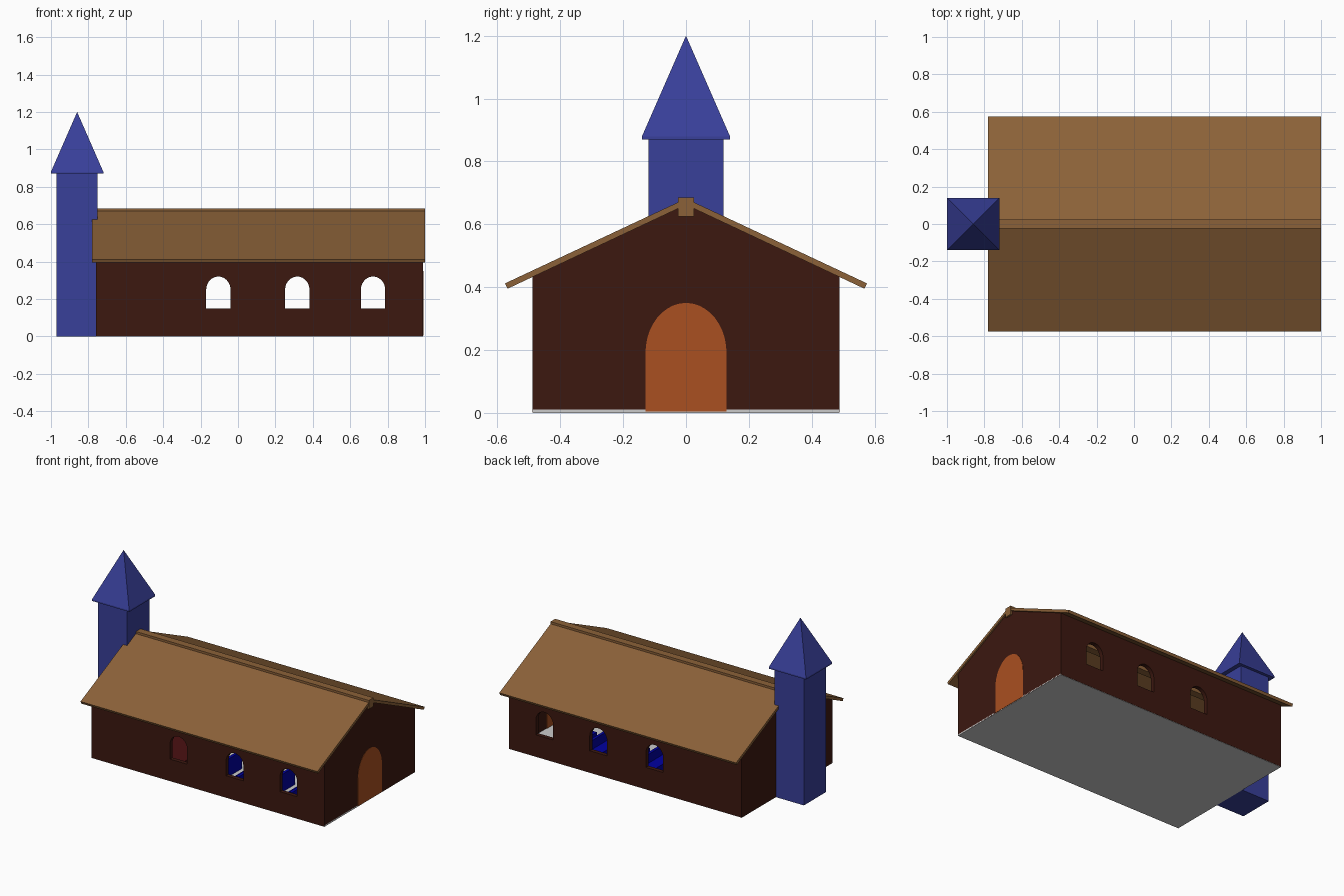
import bpy, bmesh, math

if "Cube" in bpy.data.objects:
    bpy.data.objects.remove(bpy.data.objects["Cube"])


def material(name, rgb):
    m = bpy.data.materials.new(name)
    m.diffuse_color = (*rgb, 1)
    m.use_nodes = True
    m.node_tree.nodes["Principled BSDF"].inputs["Base Color"].default_value = m.diffuse_color
    return m


WALL = material("wall_brown", (0.045, 0.009, 0.005))
ROOF = material("roof_brown", (0.26, 0.12, 0.04))
DOOR = material("door_orange", (0.40, 0.08, 0.015))
BLUE = material("tower_blue", (0.04, 0.05, 0.32))
PEW = material("pew_blue", (0.0, 0.0, 0.35))
RED = material("platform_red", (0.07, 0.005, 0.006))


def add(name, bm, mat=None):
    bmesh.ops.recalc_face_normals(bm, faces=bm.faces)
    me = bpy.data.meshes.new(name)
    bm.to_mesh(me)
    bm.free()
    ob = bpy.data.objects.new(name, me)
    bpy.context.collection.objects.link(ob)
    if mat:
        me.materials.append(mat)
    return ob


def prism(name, pts, a, b, axis, mat=None):
    """Extrude a 2D profile from a to b: along x (pts are y,z) or along y (pts are x,z)."""
    place = (lambda p, t: (t, p[0], p[1])) if axis == "x" else (lambda p, t: (p[0], t, p[1]))
    bm = bmesh.new()
    face = bm.faces.new([bm.verts.new(place(p, a)) for p in pts])
    ext = bmesh.ops.extrude_face_region(bm, geom=[face])["geom"]
    vec = place((0, 0), b - a)
    bmesh.ops.translate(bm, vec=vec, verts=[v for v in ext if isinstance(v, bmesh.types.BMVert)])
    return add(name, bm, mat)


def box(name, x0, x1, y0, y1, z0, z1, mat=None):
    return prism(name, [(y0, z0), (y1, z0), (y1, z1), (y0, z1)], x0, x1, "x", mat)


def arch(c, half, z0, spring, top, n=20):
    arc = [(c + half * math.cos(math.pi * i / n), spring + (top - spring) * math.sin(math.pi * i / n))
           for i in range(n + 1)]
    return [(c + half, z0)] + arc + [(c - half, z0)]


def cut(ob, cutter):
    mod = ob.modifiers.new("cut", "BOOLEAN")
    mod.operation = "DIFFERENCE"
    mod.solver = "EXACT"
    mod.object = cutter
    cutter.hide_render = True
    cutter.hide_viewport = True


# floor
box("floor", -0.76, 0.99, -0.487, 0.487, 0, 0.01)

# gabled walls, hollow and open under the roof
walls = prism("walls", [(-0.488, 0.002), (0.488, 0.002), (0.488, 0.433), (0, 0.662), (-0.488, 0.433)],
              -0.76, 0.99, "x", WALL)
cut(walls, prism("room_cutter", [(-0.46, -0.1), (0.46, -0.1), (0.46, 0.9), (-0.46, 0.9)],
                 -0.73, 0.96, "x"))
for end, x in (("west", -0.76), ("east", 0.96)):
    prism(end + "_gable", [(-0.46, 0.002), (0.46, 0.002), (0.46, 0.445), (0, 0.661), (-0.46, 0.445)],
          x + 0.001, x + 0.029, "x", WALL)

# arched windows through both side walls
for i, x in enumerate((-0.105, 0.317, 0.722)):
    cut(walls, prism(f"window_cutter_{i + 1}", arch(x, 0.065, 0.15, 0.25, 0.32), -0.6, 0.6, "y"))

# door, showing on both faces of the east gable
prism("door", arch(0, 0.129, 0.004, 0.19, 0.35), 0.955, 0.992, "x", DOOR)

# roof slopes and ridge beam
for side, s in (("front", -1), ("back", 1)):
    prism(side + "_roof", [(0, 0.662), (s * 0.568, 0.395), (s * 0.576, 0.412), (0, 0.682)],
          -0.78, 1.0, "x", ROOF)
box("ridge_beam", -0.78, 1.001, -0.025, 0.025, 0.625, 0.685, ROOF)

# tower and spire
box("tower", -0.97, -0.75, -0.12, 0.12, 0, 0.872, BLUE)
box("spire_base", -1.0, -0.72, -0.14, 0.14, 0.87, 0.88, BLUE)
bm = bmesh.new()
ring = [bm.verts.new((-0.86 + 0.14 * a, 0.14 * b, 0.88)) for a, b in ((-1, -1), (1, -1), (1, 1), (-1, 1))]
apex = bm.verts.new((-0.86, 0, 1.2))
bm.faces.new(ring)
for i in range(4):
    bm.faces.new((ring[i], ring[(i + 1) % 4], apex))
add("spire", bm, BLUE)

# raised platform at the tower end
box("platform", -0.73, -0.2, -0.46, 0.46, 0.003, 0.05, RED)

# pews in rows on both sides of the aisle, facing the platform
pew = [(0, 0.01), (0.1, 0.01), (0.1, 0.13), (0.08, 0.13), (0.08, 0.07), (0, 0.07)]
for row in range(4):
    for side, y0, y1 in (("front", -0.42, -0.1), ("back", 0.1, 0.42)):
        x = 0.0 + 0.2 * row
        prism(f"{side}_pew_{row + 1}", [(x + px, z) for px, z in pew], y0, y1, "y", PEW)
